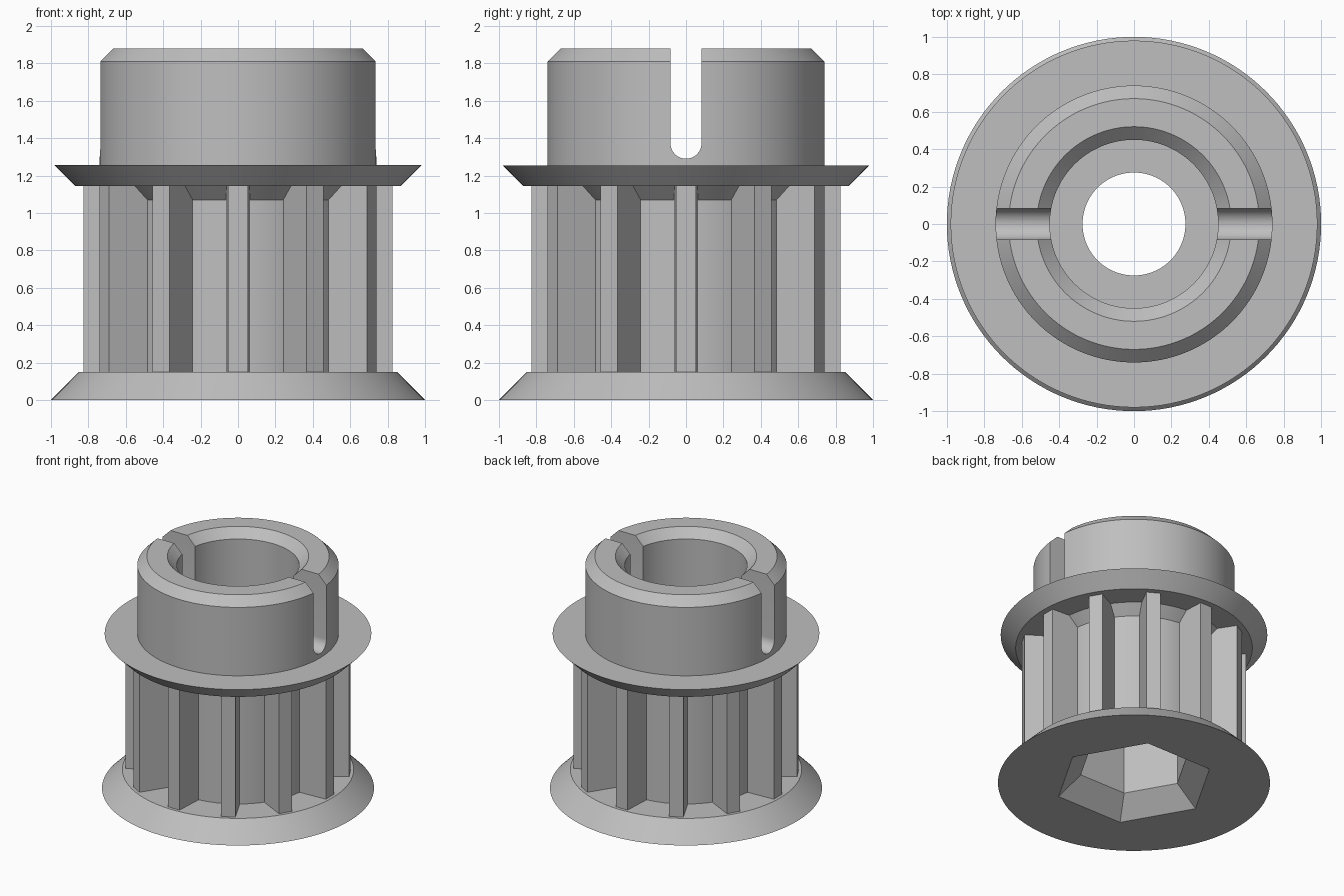
import bpy, bmesh, math
from mathutils import Matrix

cube = bpy.data.objects.get("Cube")
if cube:
    bpy.data.objects.remove(cube)

grey = bpy.data.materials.new("plain grey")
grey.use_nodes = True
colour = (0.52, 0.52, 0.52, 1)
grey.diffuse_color = colour
grey.node_tree.nodes["Principled BSDF"].inputs["Base Color"].default_value = colour


def finish(name, bm):
    """Turn a bmesh into a named object with consistent normals."""
    bmesh.ops.recalc_face_normals(bm, faces=bm.faces[:])
    mesh = bpy.data.meshes.new(name)
    bm.to_mesh(mesh)
    bm.free()
    mesh.materials.append(grey)
    obj = bpy.data.objects.new(name, mesh)
    bpy.context.collection.objects.link(obj)
    return obj


def lathe(name, profile, steps):
    """Revolve a closed (radius, height) profile around z."""
    bm = bmesh.new()
    rings = []
    for i in range(steps):
        a = math.tau * i / steps
        rings.append([bm.verts.new((r * math.cos(a), r * math.sin(a), z)) for r, z in profile])
    for i, ring in enumerate(rings):
        following = rings[(i + 1) % steps]
        for j in range(len(profile)):
            k = (j + 1) % len(profile)
            bm.faces.new((ring[j], following[j], following[k], ring[k]))
    return finish(name, bm)


def loft(bm, sections):
    """Skin a capped solid through matching point loops."""
    loops = [[bm.verts.new(p) for p in s] for s in sections]
    n = len(loops[0])
    for a, b in zip(loops, loops[1:]):
        for i in range(n):
            bm.faces.new((a[i], a[(i + 1) % n], b[(i + 1) % n], b[i]))
    bm.faces.new(loops[0])
    bm.faces.new(loops[-1])


def cut(target, cutter):
    """Subtract a cutter and discard it."""
    cutter.hide_render = True
    mod = target.modifiers.new("cut", 'BOOLEAN')
    mod.operation = 'DIFFERENCE'
    mod.solver = 'EXACT'
    mod.object = cutter
    bpy.context.view_layer.objects.active = target
    bpy.ops.object.modifier_apply(modifier=mod.name)
    bpy.data.objects.remove(cutter)


# Turned body: lower flange, toothed core, upper flange, hollow collar
ledge = 1.2
body = lathe("pulley_body", [
    (0.275, 0), (1, 0), (0.85, 0.15),
    (0.6, 0.15), (0.6, 1.07), (0.675, 1.145),
    (0.87, 1.145), (0.98, 1.255), (0.74, 1.255),
    (0.74, 1.81), (0.67, 1.88), (0.52, 1.88),
    (0.45, 1.81), (0.45, ledge), (0.275, ledge)], 128)

# Hexagonal socket with a chamfered mouth
bm = bmesh.new()
hexagon = [(math.cos(i * math.tau / 6), math.sin(i * math.tau / 6)) for i in range(6)]
loft(bm, [[(r * x, r * y, z) for x, y in hexagon]
          for r, z in ((0.613, -0.02), (0.416, 0.15), (0.416, 0.6))])
cut(body, finish("socket_cutter", bm))

# Round-bottomed slot across the collar
bm = bmesh.new()
half, arc_z = 0.083, 1.373
outline = [(half * math.cos(a), arc_z + half * math.sin(a))
           for a in (math.pi + math.pi * i / 24 for i in range(25))]
outline += [(half, 2), (-half, 2)]
loft(bm, [[(x, y, z) for y, z in outline] for x in (-1, 1)])
cut(body, finish("slot_cutter", bm))

# Ring of tapered belt teeth
bm = bmesh.new()
tooth = [(0.57, -0.066), (0.825, -0.0525), (0.825, 0.0525), (0.57, 0.066)]
for i in range(12):
    turn = Matrix.Rotation(i * math.tau / 12, 4, 'Z')
    before = set(bm.verts)
    loft(bm, [[(x, y, z) for x, y in tooth] for z in (0.14, 1.155)])
    bmesh.ops.transform(bm, matrix=turn, verts=[v for v in bm.verts if v not in before])
finish("belt_teeth", bm)

# Smooth the round surfaces, keep the machined edges crisp
bpy.ops.object.select_all(action='DESELECT')
body.select_set(True)
bpy.context.view_layer.objects.active = body
bpy.ops.object.shade_smooth_by_angle(angle=math.radians(25))
